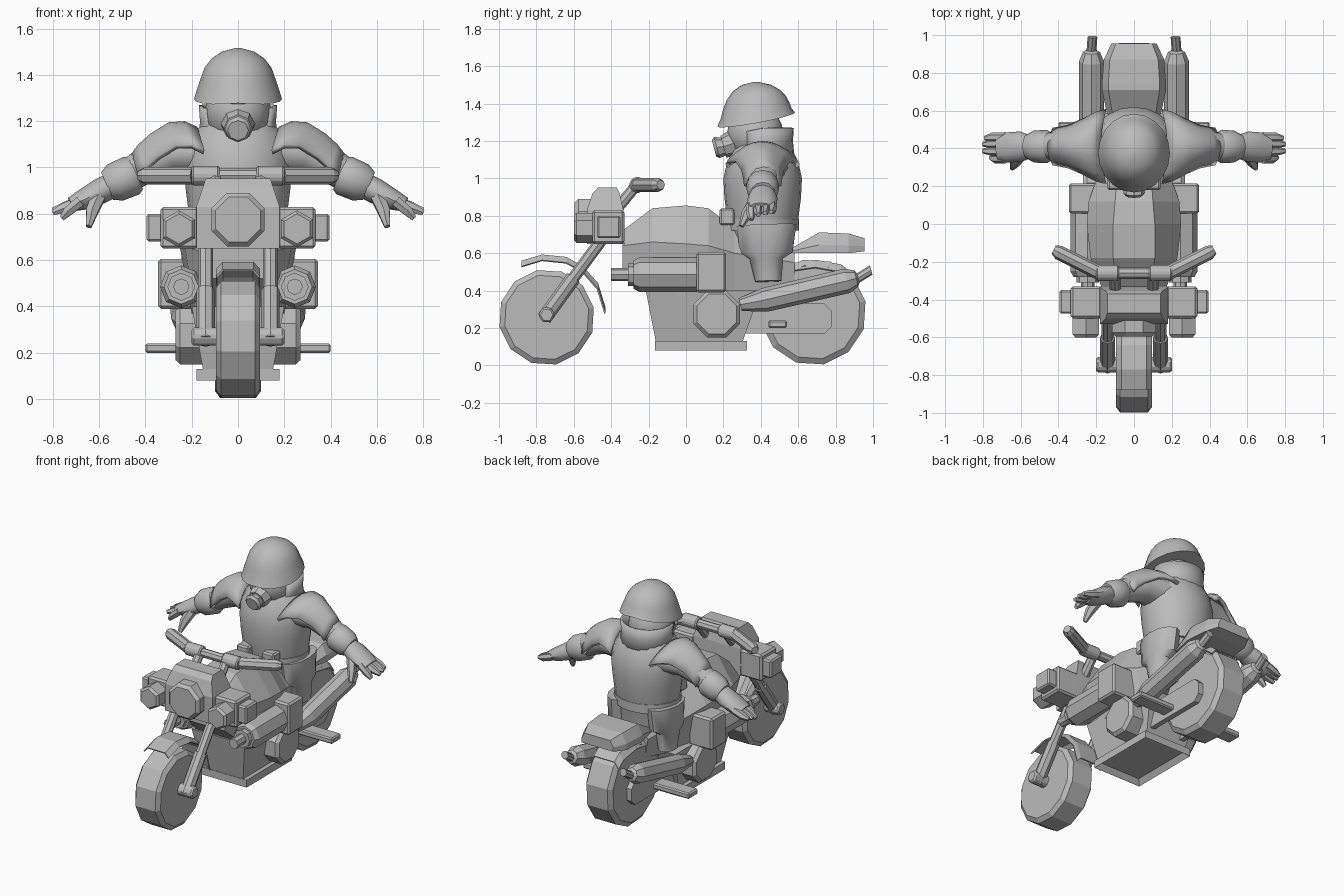
import bpy, bmesh, math
from mathutils import Vector

cube = bpy.data.objects.get("Cube")
if cube:
    bpy.data.objects.remove(cube, do_unlink=True)

grey = bpy.data.materials.new("plain grey")
grey.use_nodes = True
GREY = (0.5, 0.5, 0.5, 1)
grey.diffuse_color = GREY
grey.node_tree.nodes["Principled BSDF"].inputs["Base Color"].default_value = GREY


def finish(name, bm, mirror=False, smooth=False, bevel=0, thick=0):
    bmesh.ops.recalc_face_normals(bm, faces=bm.faces)
    me = bpy.data.meshes.new(name)
    bm.to_mesh(me)
    bm.free()
    me.materials.append(grey)
    ob = bpy.data.objects.new(name, me)
    bpy.context.collection.objects.link(ob)
    if smooth:
        bpy.ops.object.select_all(action='DESELECT')
        ob.select_set(True)
        bpy.context.view_layer.objects.active = ob
        bpy.ops.object.shade_smooth_by_angle(angle=math.radians(40))
    if thick:
        ob.modifiers.new("thickness", 'SOLIDIFY').thickness = thick
    if bevel:
        mod = ob.modifiers.new("bevel", 'BEVEL')
        mod.width, mod.segments = bevel, 1
    if mirror:
        ob.modifiers.new("mirror", 'MIRROR')
    return ob


def loft(name, rings, closed=True, cap=True, **kw):
    bm = bmesh.new()
    vs = [[bm.verts.new(p) for p in ring] for ring in rings]
    n = len(rings[0])
    for a, b in zip(vs, vs[1:]):
        for i in range(n if closed else n - 1):
            j = (i + 1) % n
            bm.faces.new((a[i], a[j], b[j], b[i]))
    if cap and closed:
        bm.faces.new(vs[0])
        bm.faces.new(vs[-1])
    return finish(name, bm, **kw)


def tube(name, stations, n=8, phase=0.0, **kw):
    """Round part through stations (x, y, z, radius, optional second radius)."""
    axis = (Vector(stations[-1][:3]) - Vector(stations[0][:3])).normalized()
    ref = Vector((1, 0, 0)) if abs(axis.z) > 0.95 else Vector((0, 0, 1))
    u = axis.cross(ref).normalized()
    v = axis.cross(u)
    rings = []
    for s in stations:
        c, ru, rv = Vector(s[:3]), s[3], s[-1]
        angles = [phase + math.tau * i / n for i in range(n)]
        rings.append([c + u * ru * math.cos(a) + v * rv * math.sin(a) for a in angles])
    return loft(name, rings, **kw)


def box(name, x, y, z, **kw):
    ring = [(x[0], y[0]), (x[1], y[0]), (x[1], y[1]), (x[0], y[1])]
    return loft(name, [[(a, b, h) for a, b in ring] for h in z], **kw)


def prism(name, outline, x0, x1, **kw):
    return loft(name, [[(x, y, z) for y, z in outline] for x in (x0, x1)], **kw)


# Wheels, axle and fenders
def wheel(name, y, r, w):
    prof = [(-w, .89), (-.78 * w, 1), (.78 * w, 1), (w, .89)]
    tube(name, [(x, y, r, r * k) for x, k in prof], n=12, phase=.2)


def fender(name, path, w, lip):
    rings = [[(-w, y, z - lip), (-w * .7, y, z), (w * .7, y, z), (w, y, z - lip)] for y, z in path]
    loft(name, rings, closed=False, thick=.008)


wheel("front_wheel", -.745, .257, .095)
wheel("rear_wheel", .68, .285, .1)
fender("front_fender", [(-.88, .56), (-.77, .593), (-.64, .58), (-.55, .53), (-.47, .44), (-.43, .31)], .095, .03)
fender("rear_fender", [(.46, .48), (.55, .545), (.69, .565), (.83, .54), (.88, .5)], .11, .04)
tube("front_axle", [(-.2, -.745, .27, .045), (.2, -.745, .27, .045)], n=6, bevel=.01)
tube("fork", [(.14, -.76, .25, .04), (.14, -.6, .47, .04), (.14, -.6, .47, .032), (.14, -.4, .74, .032)], mirror=True)

# Body and engine
tank = [(-.34, .09, .72, .17, .64, .52), (-.18, .11, .84, .23, .66, .38), (0, .11, .855, .25, .65, .37),
        (.12, .1, .84, .24, .64, .37), (.26, .09, .73, .19, .6, .37), (.58, .08, .6, .12, .55, .42)]
loft("tank", [[(-t, y, zt), (t, y, zt), (w, y, zs), (w * .8, y, zb), (-w * .8, y, zb), (-w, y, zs)]
              for y, t, zt, w, zs, zb in tank])
loft("engine_block", [[(-w, a, z), (w, a, z), (w, b, z), (-w, b, z)]
                      for w, a, b, z in ((.15, -.16, .3, .12), (.2, -.215, .4, .4))])
skid = bmesh.new()
bmesh.ops.create_cube(skid, size=1)
for v in skid.verts:
    v.co = (v.co.x * .36, v.co.y * .49 + .08, v.co.z * .05 + .105)
bottom = [f for f in skid.faces if f.calc_center_median().z < .09]
bmesh.ops.inset_region(skid, faces=bottom, thickness=.035)
bmesh.ops.translate(skid, verts=bottom[0].verts, vec=(0, 0, .035))
finish("skid_plate", skid)
tube("engine_cover", [(-.27, .165, .275, .115), (-.25, .165, .275, .135),
                      (.25, .165, .275, .135), (.27, .165, .275, .115)], phase=math.pi / 8)
prism("chain_case", [(.3, .17), (.74, .17), (.78, .21), (.78, .29), (.74, .33), (.3, .33)], .1, .135, mirror=True)

# Side barrels with their boxes, foot pegs and exhausts
tube("side_barrel", [(.245, -.4, .485, .035), (.245, -.31, .485, .035), (.245, -.31, .485, .06), (.245, -.28, .485, .06),
                     (.245, -.28, .485, .075), (.245, -.25, .485, .092), (.245, .06, .485, .092)], mirror=True)
box("side_box", (.17, .345), (.055, .215), (.39, .605), mirror=True, bevel=.012)
box("foot_peg", (.12, .4), (.44, .54), (.2, .24), mirror=True, bevel=.008)
tube("exhaust", [(.225, .29, .325, .035), (.225, .4, .345, .06), (.225, .42, .35, .065), (.225, .86, .452, .067),
                 (.225, .91, .465, .045), (.225, .92, .467, .026), (.22, .99, .51, .026)], mirror=True)

# Rear seat
seat = [(.57, .14, .6, .63), (.71, .17, .6, .71), (.74, .17, .6, .71), (.87, .16, .6, .705), (.955, .12, .61, .68)]
loft("rear_seat", [[(-w, y, a), (w, y, a), (w, y, a * .6 + b * .4), (w * .8, y, b), (-w * .8, y, b), (-w, y, a * .6 + b * .4)]
                   for y, w, a, b in seat])

# Headlamp housing and front lamps
loft("lamp_housing", [[(-w, a, z), (w, a, z), (w, b, z), (-w, b, z)] for w, a, b, z in
                      ((.18, -.53, -.33, .65), (.18, -.53, -.335, .83), (.15, -.5, -.355, .92), (.14, -.47, -.37, .952))])
tube("headlamp", [(0, -.5, .775, .125), (0, -.575, .775, .125), (0, -.595, .775, .105)], phase=math.pi / 8)
box("lamp_bracket", (.17, .335), (-.5, -.33), (.65, .83), mirror=True, bevel=.012)
box("bracket_end", (.32, .395), (-.475, -.35), (.68, .8), mirror=True, bevel=.01)
tube("side_lamp", [(.255, -.48, .735, .08), (.255, -.585, .735, .08), (.255, -.6, .735, .065)],
     n=6, phase=math.pi / 6, mirror=True)

# Handlebars
tube("handlebar_clamp", [(-.1, -.26, .965, .03), (.1, -.26, .965, .03)])
tube("bar_sleeve", [(.08, -.26, .965, .045), (.2, -.26, .965, .045)], mirror=True, bevel=.008)
tube("grip", [(.19, -.255, .965, .038), (.4, -.15, .965, .038), (.425, -.135, .965, .025)], mirror=True)
tube("bar_riser", [(.1, -.4, .8, .03), (.1, -.26, .97, .03)], mirror=True)

# Rider: torso, belt and legs
torso = [(.6, .16, .18), (.72, .175, .2), (.78, .19, .21), (.9, .205, .225), (1.0, .21, .235),
         (1.09, .19, .225), (1.15, .16, .19), (1.2, .13, .14)]
tube("torso", [(0, .41, z, a, b) for z, a, b in torso], n=20, smooth=True)
tube("belt", [(0, .41, z, .193, .216) for z in (.72, .78)], n=20, smooth=True)
box("belt_pouch", (.05, .14), (.18, .26), (.75, .84), mirror=True, bevel=.01)
tube("leg", [(.15, .43, .75, .16, .09), (.155, .43, .6, .14, .09), (.165, .43, .57, .09, .07), (.17, .44, .45, .07, .055)],
     n=12, mirror=True, smooth=True)

# Rider: collar, masked head and helmet
arc = [math.radians(-38 + i * 256 / 16) for i in range(17)]
loft("collar", [[(r * math.cos(a), .42 + .92 * r * math.sin(a), z - dip * max(0, -math.sin(a))) for a in arc]
                for r, z, dip in ((.175, 1.11, 0), (.165, 1.2, .02), (.17, 1.27, .03))], closed=False, thick=.015, smooth=True)
face = bmesh.new()
bmesh.ops.create_uvsphere(face, u_segments=16, v_segments=10, radius=1)
for v in face.verts:
    v.co = (v.co.x * .143, v.co.y * .15 + .37, v.co.z * .15 + 1.24)
finish("masked_face", face, smooth=True)
tube("mask_filter", [(0, .26, 1.19, .075), (0, .2, 1.17, .06), (0, .2, 1.17, .05), (0, .165, 1.165, .058),
                     (0, .15, 1.16, .045)], n=8, smooth=True)
dome = [(1.315, .2, .18), (1.315, .208, .19), (1.345, .19, .175), (1.385, .178, .161), (1.43, .158, .145),
        (1.47, .125, .115), (1.5, .078, .07), (1.515, .015, .015)]
rings = []
for z, ry, rx in dome:
    lean = (1.515 - z) * .9
    angles = [math.tau * i / 20 for i in range(20)]
    rings.append([(rx * math.cos(a), .375 + ry * math.sin(a),
                   z + lean * ry * math.sin(a) - .02 * (z < 1.32) * abs(math.cos(a))) for a in angles])
loft("helmet", rings, smooth=True)

# Rider: shoulder pads and arms
pad = [(.175, 1.175, .2), (.23, 1.2, .185), (.3, 1.195, .15), (.38, 1.145, .115), (.43, 1.1, .105), (.46, 1.06, .1)]
steps = [i / 4 - 1 for i in range(9)]
loft("shoulder_pad", [[(x - .03 * t * t, .41 + d * t, z - .1 * t * t) for t in steps] for x, z, d in pad],
     closed=False, thick=.025, mirror=True, smooth=True)
tube("sleeve", [(.14, .42, 1.06, .13, .1), (.3, .42, 1.06, .1, .09), (.4, .415, 1.01, .08, .08), (.5, .41, .95, .065, .07)],
     n=12, mirror=True, smooth=True)
tube("cuff", [(.44, .41, .975, .075), (.46, .41, .965, .088), (.53, .41, .935, .085), (.565, .41, .92, .065)],
     n=12, mirror=True, smooth=True)
tube("palm", [(.53, .41, .93, .055, .055), (.6, .41, .895, .08, .055), (.67, .405, .86, .08, .045), (.72, .4, .84, .065, .032)],
     n=12, mirror=True, smooth=True)
for i, (dy, length, drop) in enumerate(((-.055, .07, .07), (-.015, .11, .045), (.025, .11, .035), (.06, .1, .03))):
    tube(f"finger_{i + 1}", [(.68, .4 + dy, .855, .026), (.7 + length * .5, .4 + dy, .845 - drop * .5, .024),
                             (.69 + length, .4 + dy * .9, .85 - drop, .013)], n=6, mirror=True, smooth=True)
tube("thumb", [(.6, .37, .88, .035), (.63, .325, .81, .03), (.645, .295, .745, .014)], n=6, mirror=True, smooth=True)
